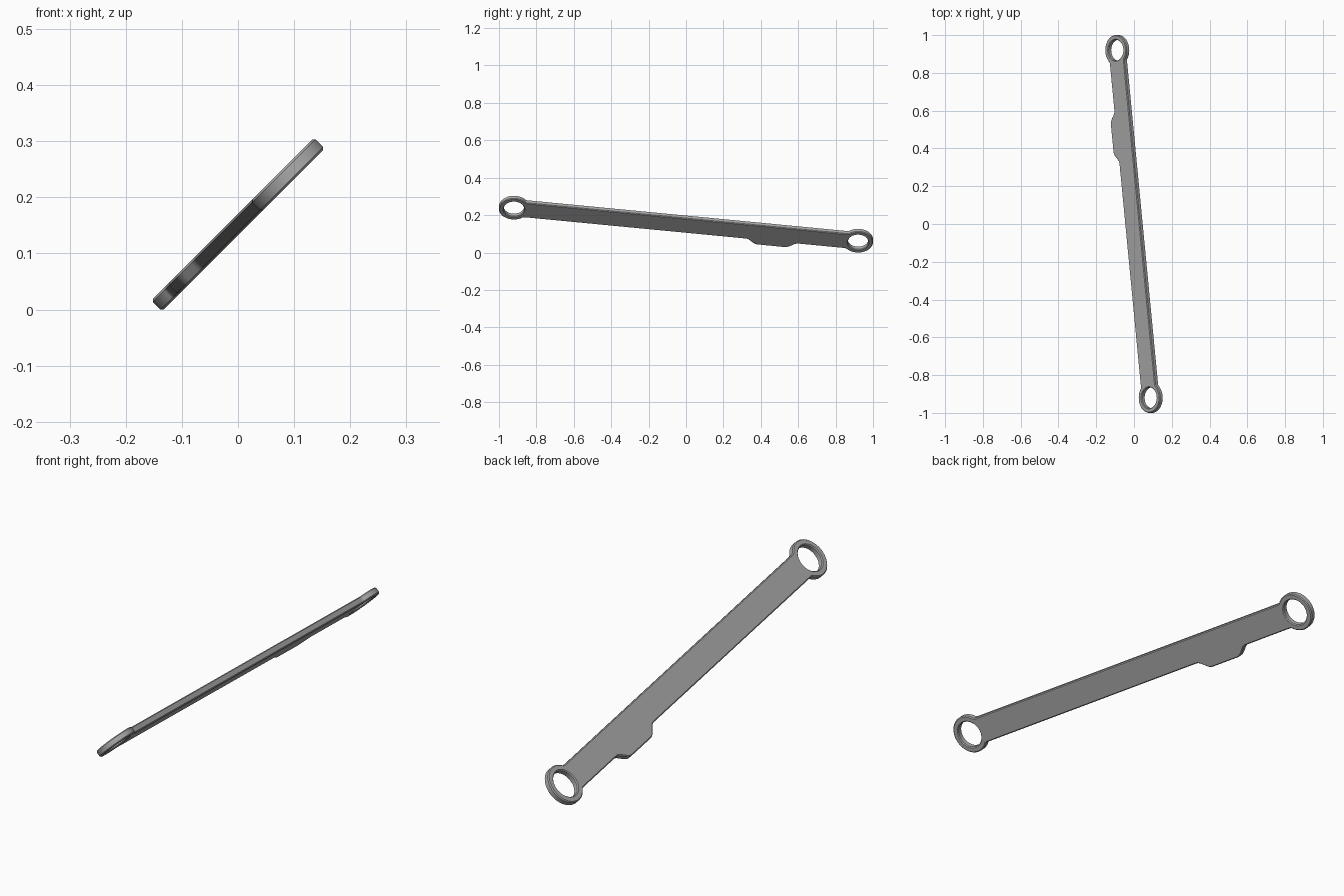
import bpy
from math import asin, atan2, cos, sin, pi, hypot
from mathutils import Matrix, Vector

if "Cube" in bpy.data.objects:
    bpy.data.objects.remove(bpy.data.objects["Cube"], do_unlink=True)

RUN, RISE = 0.92, 0.125          # ring centre in the tilted plane
HALF_LEN = hypot(RUN, RISE)
RING_R, HOLE_R, HALF_W = 0.08, 0.055, 0.055
THICK, CHAMFER = 0.027, 0.004
TAB_DEPTH = 0.036


def arc(cx, radius, start, end, steps):
    return [(cx + radius * cos(start + (end - start) * i / steps),
             radius * sin(start + (end - start) * i / steps), 0) for i in range(steps + 1)]


def rounded(points):
    """Replace each corner that has a size with a small curve."""
    out = []
    for i, (x, y, size) in enumerate(points):
        p = Vector((x, y))
        if not size:
            out.append(p)
            continue
        ends = []
        for q in (points[i - 1], points[(i + 1) % len(points)]):
            d = Vector(q[:2]) - p
            ends.append(p + d.normalized() * min(size, d.length * 0.5))
        for k in range(5):
            t = k / 4
            out.append(ends[0] * (1 - t) ** 2 + p * 2 * t * (1 - t) + ends[1] * t * t)
    return out


def add_loop(curve, points):
    spline = curve.splines.new('POLY')
    spline.points.add(len(points) - 1)
    for sp, p in zip(spline.points, points):
        sp.co = (p[0], p[1], 0, 1)
    spline.use_cyclic_u = True


# Outline: round ends, straight bar and a tab on the lower edge
join = asin(HALF_W / RING_R)
reach = HALF_LEN - RING_R * cos(join)
gap = join + 0.12
low = -HALF_W - TAB_DEPTH
outline = arc(HALF_LEN, RING_R, gap - pi, pi - gap, 48)
outline += [(reach, HALF_W, 0.012), (-reach, HALF_W, 0.012)]
outline += arc(-HALF_LEN, RING_R, gap, 2 * pi - gap, 48)
outline += [(-reach, -HALF_W, 0.012),
            (0.34, -HALF_W, 0.012), (0.386, low, 0.016),
            (0.557, low, 0.016), (0.603, -HALF_W, 0.012),
            (reach, -HALF_W, 0.012)]

# Chamfered flat plate with a hole at each end
curve = bpy.data.curves.new("link_arm", 'CURVE')
curve.dimensions = '2D'
curve.fill_mode = 'BOTH'
curve.extrude = THICK / 2 - CHAMFER
curve.bevel_depth = CHAMFER
curve.bevel_resolution = 0
curve.offset = -CHAMFER
add_loop(curve, rounded(outline))
for side in (-1, 1):
    add_loop(curve, arc(side * HALF_LEN, HOLE_R, 0, 2 * pi * 47 / 48, 47))

arm = bpy.data.objects.new("link_arm", curve)
bpy.context.collection.objects.link(arm)
bpy.ops.object.select_all(action='DESELECT')
arm.select_set(True)
bpy.context.view_layer.objects.active = arm
bpy.ops.object.convert(target='MESH')
arm = bpy.context.view_layer.objects.active
arm.name = "link_arm"

# Lean the plate 45 degrees and turn it within its own plane
turn = Matrix.Rotation(-atan2(RISE, RUN), 4, 'Z')
along, across = Vector((0, 1, 0)), Vector((1, 0, 1)).normalized()
lean = Matrix((along, across, along.cross(across))).transposed().to_4x4()
arm.data.transform(lean @ turn)
lowest = min(v.co.z for v in arm.data.vertices)
arm.data.transform(Matrix.Translation((0, 0, -lowest)))

grey = bpy.data.materials.new("plain_grey")
grey.use_nodes = True
colour = (0.4, 0.4, 0.4, 1)
grey.diffuse_color = colour
grey.node_tree.nodes["Principled BSDF"].inputs["Base Color"].default_value = colour
arm.data.materials.clear()
arm.data.materials.append(grey)
bpy.ops.object.shade_smooth_by_angle(angle=0.5)
